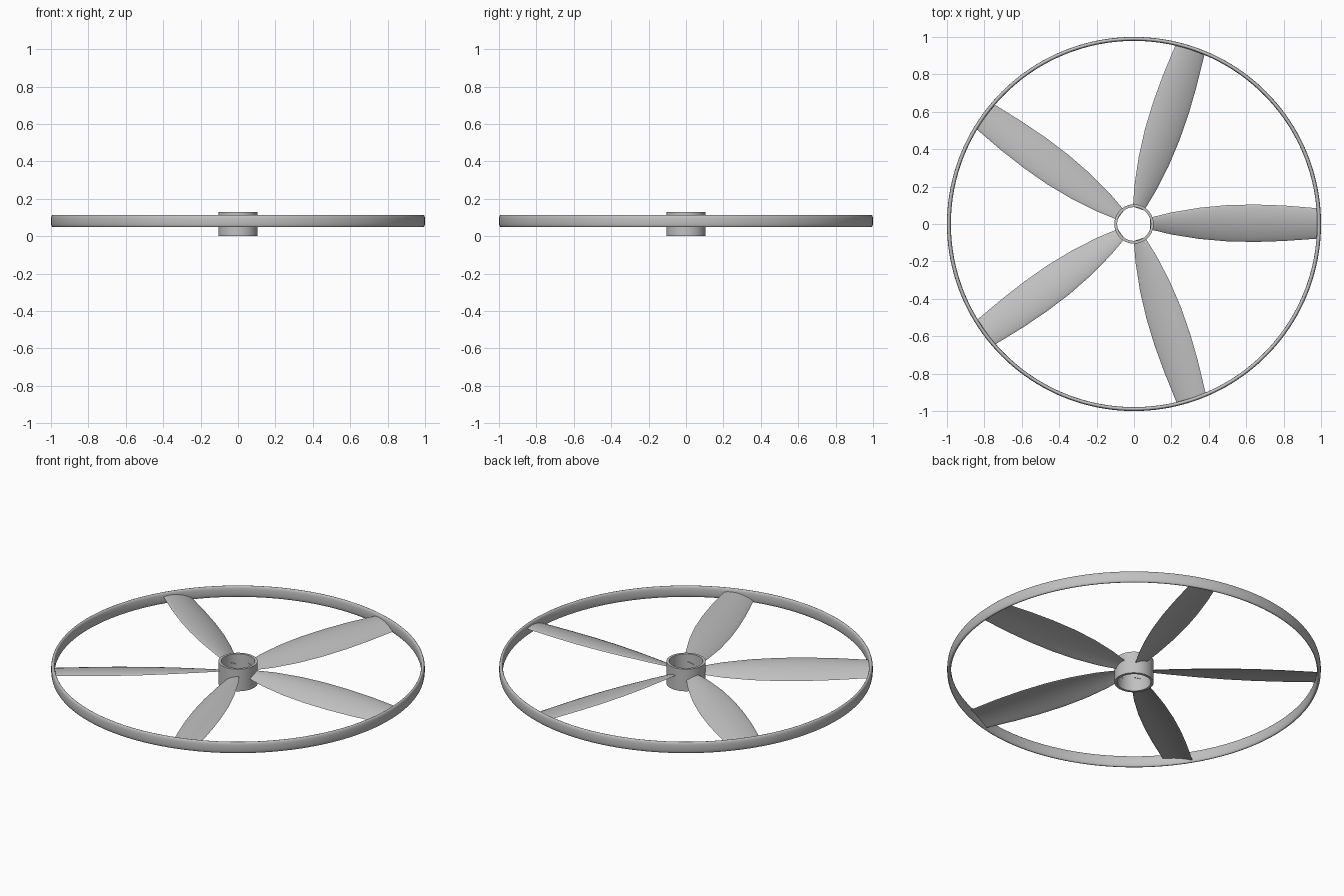
import bpy, bmesh, math

cube = bpy.data.objects.get("Cube")
if cube:
    bpy.data.objects.remove(cube, do_unlink=True)

grey = bpy.data.materials.new("plain grey")
grey.use_nodes = True
colour = (0.53, 0.53, 0.53, 1)
grey.diffuse_color = colour
grey.node_tree.nodes["Principled BSDF"].inputs["Base Color"].default_value = colour


def finish(name, bm, angle):
    bmesh.ops.recalc_face_normals(bm, faces=bm.faces)
    mesh = bpy.data.meshes.new(name)
    bm.to_mesh(mesh)
    bm.free()
    mesh.materials.append(grey)
    obj = bpy.data.objects.new(name, mesh)
    bpy.context.collection.objects.link(obj)
    bpy.ops.object.select_all(action='DESELECT')
    obj.select_set(True)
    bpy.context.view_layer.objects.active = obj
    bpy.ops.object.shade_smooth_by_angle(angle=math.radians(angle))
    return obj


def bridge(bm, loops, closed):
    """Join matching loops of vertices with quads."""
    n = len(loops[0])
    for i in range(len(loops) if closed else len(loops) - 1):
        a, b = loops[i], loops[(i + 1) % len(loops)]
        for j in range(n):
            k = (j + 1) % n
            bm.faces.new((a[j], a[k], b[k], b[j]))


def revolve(name, profile, steps, angle):
    """Spin a closed (radius, height) profile about the z axis."""
    bm = bmesh.new()
    loops = []
    for i in range(steps):
        t = math.tau * i / steps
        loops.append([bm.verts.new((r * math.cos(t), r * math.sin(t), z))
                      for r, z in profile])
    bridge(bm, loops, True)
    return finish(name, bm, angle)


# Hub: an open tube
revolve("hub", [(0.105, 0), (0.105, 0.13), (0.09, 0.13), (0.09, 0)], 64, 35)

# Outer ring: tall rounded band, softened at top and bottom
rim = []
for i in range(20):
    t = math.tau * i / 20
    c, s = math.cos(t), math.sin(t)
    rim.append((0.9895 + 0.0105 * math.copysign(abs(c) ** 0.8, c),
                0.081 + 0.033 * math.copysign(abs(s) ** 0.8, s)))
revolve("outer_ring", rim, 160, 60)


# Blades: twisted, cambered sections from root to tip
# station: radius, low edge, high edge, pitch in degrees
STATIONS = [(0.086, -0.029, 0.034, 19), (0.2, -0.056, 0.062, 17),
            (0.35, -0.08, 0.087, 15), (0.5, -0.093, 0.101, 13.5),
            (0.65, -0.096, 0.104, 12.5), (0.8, -0.091, 0.099, 12),
            (0.986, -0.078, 0.084, 11)]
CHORD_STEPS = 12


def section(low, high, pitch):
    """Airfoil loop as (y, z) points; upper side first, then lower side."""
    chord = high - low
    mid = (low + high) / 2
    slope = math.tan(math.radians(pitch))
    us = [(1 + math.cos(math.pi * i / CHORD_STEPS)) / 2 for i in range(CHORD_STEPS + 1)]
    path = [(u, 1) for u in us] + [(u, -1) for u in us[-2:0:-1]]
    points = []
    for u, side in path:
        camber = 0.3 * u * (1 - u) * chord
        thick = 0.085 * math.sqrt(u) * (1 - u) ** 0.5 * chord
        points.append((low + u * chord,
                       0.073 + (u - 0.5) * chord * slope + mid * slope
                       + camber + side * thick * 0.8))
    return points


def make_blade(index):
    bm = bmesh.new()
    t = math.tau * index / 5
    c, s = math.cos(t), math.sin(t)
    loops = []
    for a, b in zip(STATIONS, STATIONS[1:]):
        for f in (0, 0.5):
            r, low, high, pitch = [p + (q - p) * f for p, q in zip(a, b)]
            loops.append((r, low, high, pitch))
    loops.append(STATIONS[-1])
    rings = [[bm.verts.new((r * c - y * s, r * s + y * c, z))
              for y, z in section(low, high, pitch)]
             for r, low, high, pitch in loops]
    bridge(bm, rings, False)
    bm.faces.new(rings[0])
    bm.faces.new(rings[-1])
    finish(f"blade_{index + 1}", bm, 50)


for index in range(5):
    make_blade(index)
